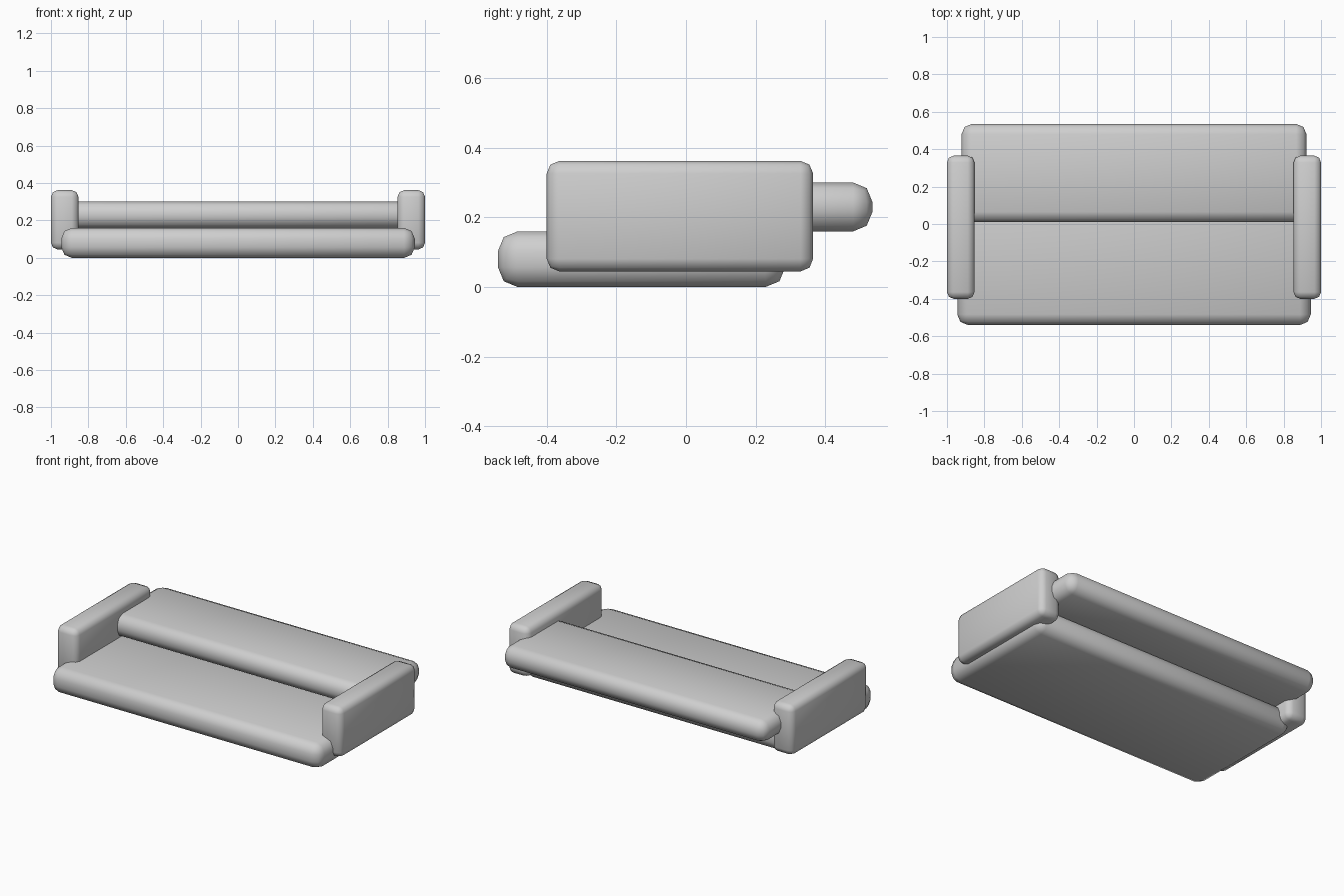
import bpy
from mathutils import Vector

cube = bpy.data.objects.get("Cube")
if cube:
    bpy.data.objects.remove(cube, do_unlink=True)

# One plain fabric colour
grey = bpy.data.materials.new("light_grey_fabric")
grey.use_nodes = True
grey.diffuse_color = (0.62, 0.62, 0.62, 1)
shader = next(n for n in grey.node_tree.nodes if n.type == "BSDF_PRINCIPLED")
shader.inputs["Base Color"].default_value = grey.diffuse_color
shader.inputs["Roughness"].default_value = 0.8


def padded_box(name, low, high, radius):
    """Box between two corners with softly rounded edges."""
    low, high = Vector(low), Vector(high)
    bpy.ops.mesh.primitive_cube_add(size=1, location=(low + high) / 2)
    box = bpy.context.object
    box.name = name
    box.scale = high - low
    bpy.ops.object.transform_apply(location=False, rotation=False, scale=True)
    box.data.materials.append(grey)
    bevel = box.modifiers.new("rounded_edges", "BEVEL")
    bevel.width = radius
    bevel.segments = 2
    bevel.limit_method = "NONE"
    bpy.ops.object.modifier_apply(modifier=bevel.name)
    bpy.ops.object.shade_smooth()
    return box


# Seat and reclined back cushion
padded_box("seat", (-0.945, -0.54, 0), (0.945, 0.285, 0.16), 0.057)
padded_box("back_cushion", (-0.922, 0.01, 0.16), (0.922, 0.535, 0.30), 0.055)

# Armrests on both sides
for side, x0, x1 in (("left", 0.853, 1.0), ("right", -1.0, -0.853)):
    padded_box(side + "_armrest", (x0, -0.40, 0.045), (x1, 0.365, 0.362), 0.036)
